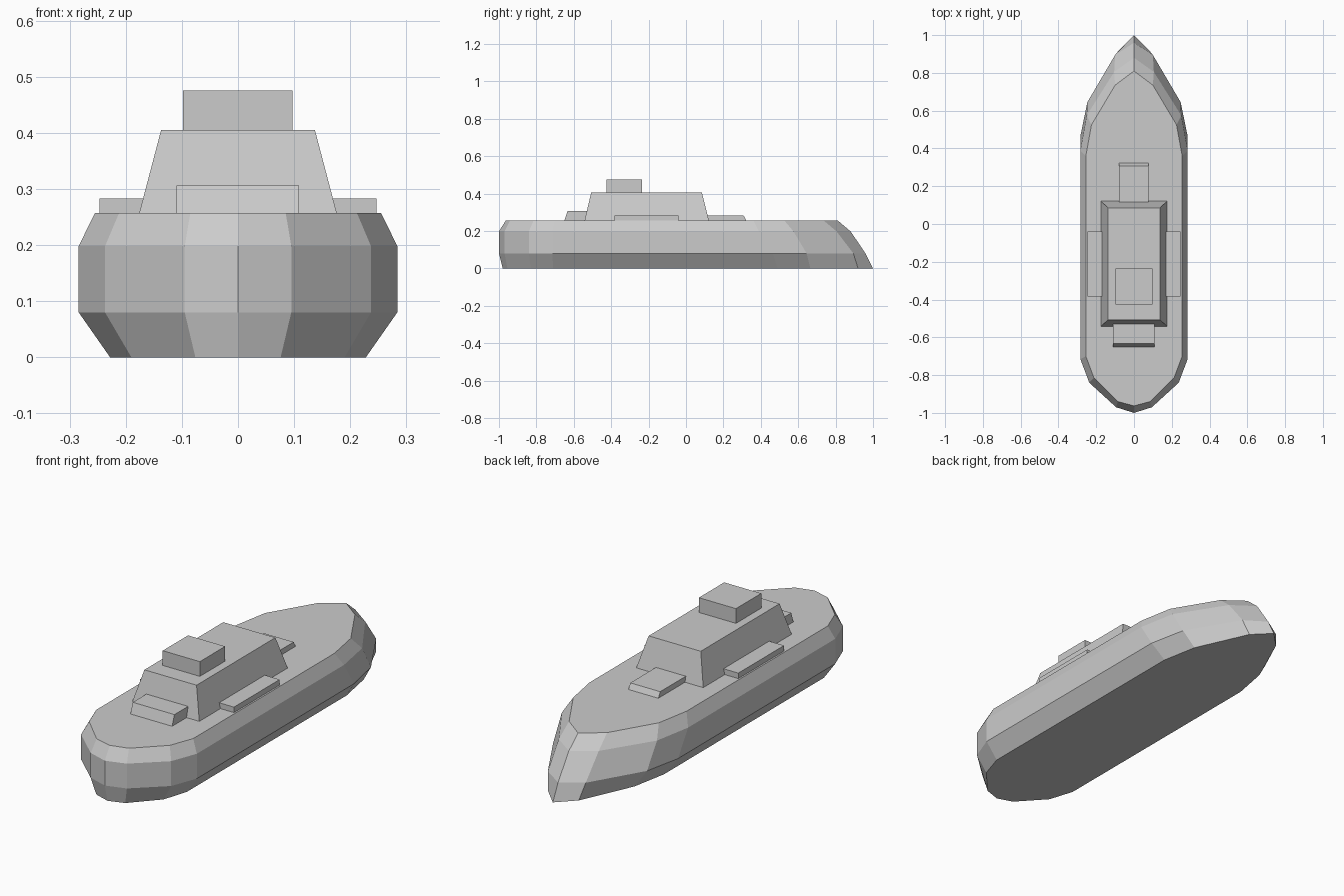
import bpy
import bmesh

if "Cube" in bpy.data.objects:
    bpy.data.objects.remove(bpy.data.objects["Cube"])


def finish(name, bm):
    bmesh.ops.recalc_face_normals(bm, faces=bm.faces)
    mesh = bpy.data.meshes.new(name)
    bm.to_mesh(mesh)
    bm.free()
    obj = bpy.data.objects.new(name, mesh)
    bpy.context.collection.objects.link(obj)
    return obj


def loft(name, rings):
    """Skin stacked closed rings and cap both ends."""
    bm = bmesh.new()
    loops = [[bm.verts.new(p) for p in ring] for ring in rings]
    n = len(loops[0])
    for a, b in zip(loops, loops[1:]):
        for i in range(n):
            j = (i + 1) % n
            bm.faces.new((a[i], a[j], b[j], b[i]))
    bm.faces.new(loops[0][::-1])
    bm.faces.new(loops[-1])
    return finish(name, bm)


def rect(x0, x1, y0, y1, z):
    return [(x0, y0, z), (x1, y0, z), (x1, y1, z), (x0, y1, z)]


def hull_ring(half, z):
    """Mirror a stern-to-bow half outline into a closed ring."""
    right = [(x, y, z) for x, y in half]
    left = [(-x, y, z) for x, y in half[-2:0:-1]]
    return right + left


# Hull: half outlines from stern centre to bow tip at four heights
DECK = 0.257
levels = [
    (0.0, [(0, -0.98), (0.076, -0.955), (0.19, -0.83), (0.228, -0.71),
           (0.228, 0.49), (0.195, 0.665), (0.08, 0.92), (0, 1.0)]),
    (0.08, [(0, -1.0), (0.095, -0.97), (0.237, -0.84), (0.284, -0.715),
            (0.284, 0.465), (0.247, 0.645), (0.10, 0.895), (0, 0.96)]),
    (0.198, [(0, -1.0), (0.095, -0.97), (0.237, -0.84), (0.284, -0.715),
             (0.284, 0.39), (0.25, 0.575), (0.105, 0.805), (0, 0.88)]),
    (DECK, [(0, -0.963), (0.085, -0.94), (0.212, -0.815), (0.255, -0.70),
            (0.255, 0.36), (0.225, 0.525), (0.10, 0.735), (0, 0.81)]),
]
loft("hull", [hull_ring(half, z) for z, half in levels])

# Deckhouse with sloping walls and the bridge on its roof
loft("deckhouse", [rect(-0.176, 0.176, -0.542, 0.122, DECK),
                   rect(-0.137, 0.137, -0.507, 0.085, 0.405)])
loft("bridge", [rect(-0.098, 0.097, -0.425, -0.235, 0.405),
                rect(-0.098, 0.097, -0.425, -0.235, 0.475)])

# Low lockers astern and ahead of the deckhouse
loft("stern_locker", [rect(-0.11, 0.109, -0.65, -0.50, DECK),
                      rect(-0.11, 0.109, -0.633, -0.50, 0.306)])
loft("bow_locker", [rect(-0.08, 0.077, 0.08, 0.322, DECK),
                    rect(-0.08, 0.077, 0.08, 0.308, 0.283)])

# Side lockers
for side, name in ((-1, "left_locker"), (1, "right_locker")):
    x0, x1 = sorted((side * 0.165, side * 0.247))
    loft(name, [rect(x0, x1, -0.383, -0.04, DECK),
                rect(x0, x1, -0.383, -0.04, 0.283)])
